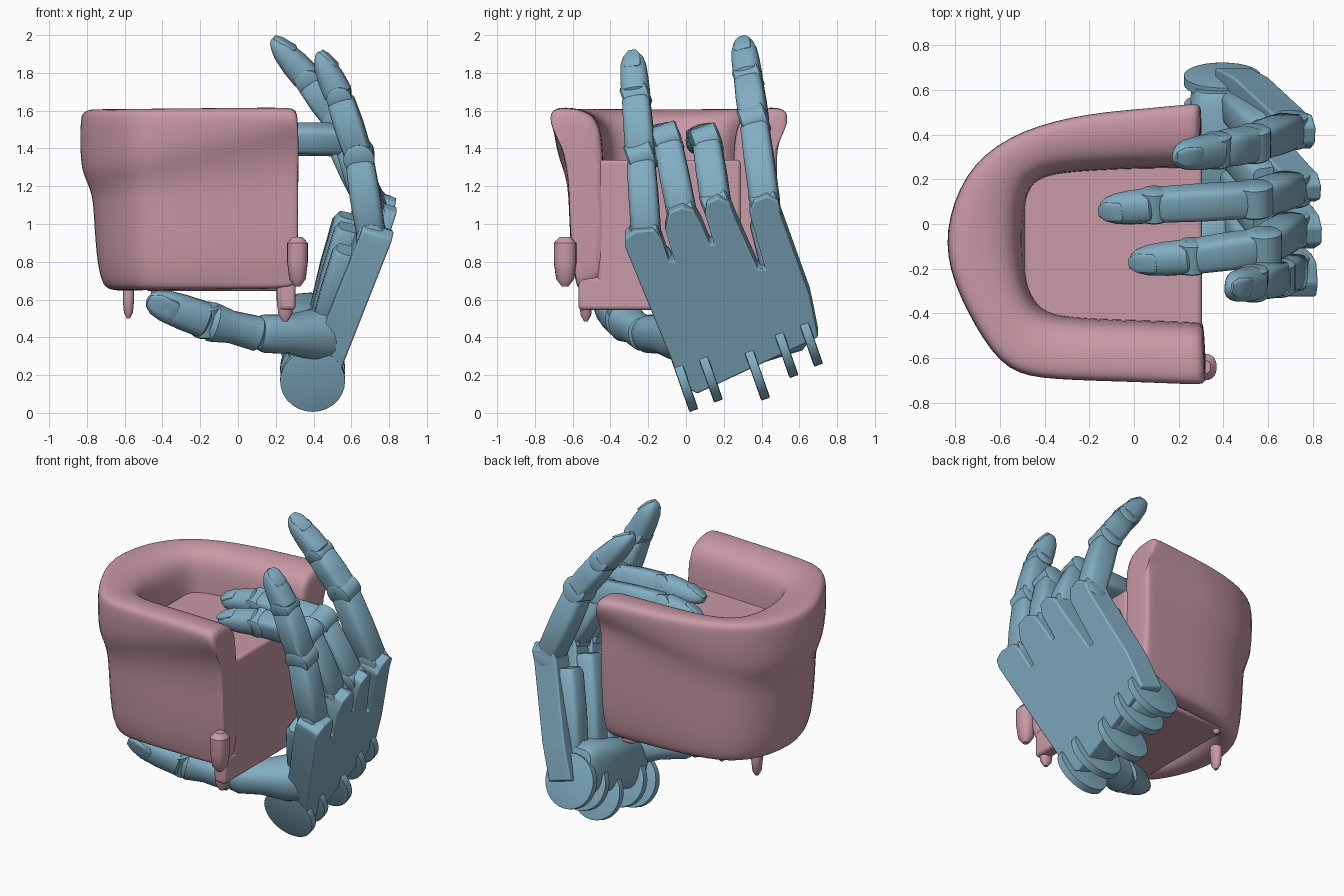
import bpy, bmesh, math
from mathutils import Vector as V

if "Cube" in bpy.data.objects:
    bpy.data.objects.remove(bpy.data.objects["Cube"])

def material(name, rgb):
    m = bpy.data.materials.new(name)
    m.diffuse_color = (*rgb, 1)
    m.use_nodes = True
    m.node_tree.nodes["Principled BSDF"].inputs["Base Color"].default_value = m.diffuse_color
    return m

PINK = material("upholstery", (0.58, 0.32, 0.38))
BLUE = material("hand_shell", (0.22, 0.42, 0.54))
U = V((0, 0.94, 0.33))                      # direction across the hand

def finish(name, bm, mat, angle=40, bevel=0, subsurf=0):
    bmesh.ops.recalc_face_normals(bm, faces=bm.faces)
    me = bpy.data.meshes.new(name)
    bm.to_mesh(me)
    bm.free()
    ob = bpy.data.objects.new(name, me)
    bpy.context.collection.objects.link(ob)
    me.materials.append(mat)
    if bevel:
        b = ob.modifiers.new("bevel", 'BEVEL')
        b.width, b.segments = bevel, 3
    if subsurf:
        s = ob.modifiers.new("smooth", 'SUBSURF')
        s.levels = s.render_levels = subsurf
    bpy.ops.object.select_all(action='DESELECT')
    ob.select_set(True)
    bpy.context.view_layer.objects.active = ob
    bpy.ops.object.shade_smooth_by_angle(angle=math.radians(angle))
    return ob

def loft(name, rings, mat, **kw):
    bm = bmesh.new()
    vs = [[bm.verts.new(p) for p in r] for r in rings]
    n = len(vs[0])
    for a, b in zip(vs, vs[1:]):
        for i in range(n):
            bm.faces.new((a[i], a[(i + 1) % n], b[(i + 1) % n], b[i]))
    bm.faces.new(vs[0])
    bm.faces.new(vs[-1])
    return finish(name, bm, mat, **kw)

def frame(a, b, lat):
    d = (b - a).normalized()
    n = lat.cross(d).normalized()
    return d, n, d.cross(n)

def segment(name, a, b, prof, lat=U, power=0.6, mat=BLUE, n=20):
    """Superellipse loft; prof rows are (position 0..1, half width, half depth)."""
    a, b = V(a), V(b)
    d, nrm, side = frame(a, b, lat)
    f = lambda v: math.copysign(abs(v) ** power, v)
    rings = []
    for t, w, h in prof:
        c = a.lerp(b, t)
        rings.append([c + side * w * f(math.cos(k * math.tau / n)) +
                      nrm * h * f(math.sin(k * math.tau / n)) for k in range(n)])
    return loft(name, rings, mat)

def disc(name, c, r, half, axis=U):
    c, ax = V(c), axis.normalized()
    segment(name, c - ax * half, c + ax * half,
            [(0, r - .012, r - .012), (.06, r, r), (.94, r, r), (1, r - .012, r - .012)],
            V((1, 0, 0)), 1, n=28)

def bone(name, a, b, w, h):
    segment(name, a, b, [(0, w * .8, h * .75), (.06, w, h * .95), (.5, w, h),
                         (.9, w * .95, h * .93), (.97, w * .75, h * .75)], power=.5)

def fingertip(name, a, b, r, lat=U):
    a, b = V(a), V(b)
    segment(name, a, b, [(.02, r * .85, r * .85), (.06, r, r), (.4, r * .97, r * .93),
                         (.7, r * .88, r * .74), (.87, r * .7, r * .5),
                         (.96, r * .45, r * .3), (1, r * .15, r * .1)], lat, .8)
    d, n, s = frame(a, b, lat)
    segment(name + "_nail", a.lerp(b, .55) + n * r * .74, b + n * r * .2,
            [(0, r * .4, .008), (.1, r * .58, .016), (.7, r * .58, .016), (1, r * .3, .008)], lat)

# ---------------- Armchair ----------------
# (outer x, outer y, inner x, inner y) around the U of arms and back
stations = [(.325, -.725, .315, -.44), (.30, -.725, .29, -.44), (0, -.71, 0, -.43),
            (-.37, -.70, -.3, -.42), (-.57, -.67, -.42, -.39), (-.71, -.47, -.48, -.29),
            (-.84, -.2, -.5, -.15), (-.84, .03, -.5, .02), (-.73, .28, -.48, .15),
            (-.5, .43, -.42, .22), (-.2, .50, -.2, .24), (.05, .52, .05, .25),
            (.28, .545, .27, .25), (.305, .545, .30, .25)]
rings = []
for ox, oy, ix, iy in stations:
    k = max(0, min(1, (ox + .8) / 1.1))      # roll gets narrower toward the arm fronts
    s = .22 + (.16 * k if oy < -.6 else 0)   # inset of the body below the roll
    prof = [(.5, .645), (s + .14, .67), (s + .05, .78), (s, 1.0), (s - .02, 1.16 + .1 * k),
            (.06 + .16 * k, 1.25 + .16 * k), (.07 * k, 1.33 + .16 * k), (0, 1.55), (.04, 1.595),
            (.2, 1.61), (.5, 1.605), (.8, 1.575), (.96, 1.5), (1, 1.35), (1.05, 1.0), (1.05, .645)]
    rings.append([V((ox + (ix - ox) * t, oy + (iy - oy) * t, z + .01 * k)) for t, z in prof])
for r in (0, -1):
    mid = sum(rings[r], V()) / 16
    rings[r] = [p.lerp(mid, .04) for p in rings[r]]
loft("chair_arms_and_back", rings, PINK, angle=60, subsurf=2)

def block(name, lo, hi, bevel):
    bm = bmesh.new()
    bmesh.ops.create_cube(bm, size=1)
    for v in bm.verts:
        v.co = [l + (h - l) * (c + .5) for l, h, c in zip(lo, hi, v.co)]
    finish(name, bm, PINK, bevel=bevel)

block("chair_seat", (-.49, -.47, .645), (.305, .29, 1.34), .02)
block("chair_front_skirt", (.22, -.57, .545), (.305, .25, .72), .02)

def drip(name, x, y, z0, z1, rx, ry):
    segment(name, (x, y, z1), (x, y, z0),
            [(0, rx * .5, ry * .5), (.12, rx, ry), (.5, rx, ry), (.85, rx * .8, ry * .8),
             (1, rx * .3, ry * .3)], V((1, 0, 0)), .85, PINK)

drip("chair_front_leg", .25, -.53, .485, .70, .045, .035)
drip("chair_back_leg", -.58, .08, .5, .70, .03, .04)
drip("chair_side_stub", -.44, .25, .62, .70, .025, .025)
drip("chair_arm_scroll", .315, -.64, .67, .93, .055, .06)

# ---------------- Palm ----------------
def palm_x(y, z):
    return .575 + .35 * (z - .25) - .11 * (y + .25)

outline = [(.06, .1), (-.02, .14), (-.32, .87), (-.325, .92), (-.27, .96), (-.17, .97), (-.13, .92),
           (-.09, .8), (-.06, .8), (-.11, .97), (-.09, 1.06), (-.02, 1.09), (.04, 1.07),
           (.08, 1.0), (.125, .89), (.15, .89), (.1, 1.05), (.11, 1.11), (.17, 1.14),
           (.23, 1.11), (.26, 1.03), (.38, .76), (.42, .76), (.335, 1.06), (.36, 1.12), (.43, 1.15),
           (.49, 1.12), (.5, 1.05), (.655, .62), (.67, .55), (.70, .4), (.62, .36)]
loft("palm_plate", [[V((palm_x(y, z) - t, y, z + .3 * t)) for y, z in outline] for t in (0, .16)],
     BLUE, angle=30, bevel=.01)

# inner palm padding under the long bones and the heel
for nm, a, b in (("first", (.59, -.17, .86), (.45, .06, .38)), ("second", (.6, .0, .98), (.45, .2, .45)),
                 ("third", (.6, .19, 1.04), (.45, .34, .5)), ("fourth", (.59, .41, 1.03), (.45, .54, .5))):
    bone("palm_bone_" + nm, a, b, .08, .09)
segment("palm_heel", (.40, -.02, .3), (.38, .62, .5),
        [(0, .12, .1), (.08, .16, .13), (.92, .16, .13), (1, .12, .1)], V((0, -.3, .94)))

# wrist hinge plates
for i, (y, z) in enumerate([(.04, .01), (.17, .06), (.42, .07), (.57, .19), (.70, .25)]):
    disc(f"wrist_hinge_{i + 1}", (.395, y - .055, z + .165), .172, .025)

# ---------------- Fingers: knuckle, middle joint, end joint, tip ----------------
fingers = {
    "first_finger": [(.705, -.21, .94), (.64, -.24, 1.36), (.535, -.265, 1.68), (.425, -.285, 1.91)],
    "second_finger": [(.71, -.02, 1.05), (.58, -.10, 1.45), (.26, -.145, 1.455), (-.02, -.17, 1.42)],
    "third_finger": [(.71, .16, 1.10), (.54, .11, 1.44), (.09, .085, 1.455), (-.155, .06, 1.42)],
    "fourth_finger": [(.70, .42, 1.10), (.53, .36, 1.55), (.37, .33, 1.77), (.18, .30, 1.98)],
}
for nm, (a, b, c, d) in fingers.items():
    bone(nm + "_lower", a, b, .08, .082)
    bone(nm + "_middle", b, c, .078, .078)
    fingertip(nm + "_tip", c, d, .077)
    for j, (p, r) in enumerate(((a, .08), (b, .082), (c, .066))):
        disc(f"{nm}_joint_{j + 1}", p, r, .073)

# ---------------- Thumb ----------------
T = V((0, -.3, .95))
p = [(.50, .04, .41), (.10, -.22, .42), (-.17, -.33, .49), (-.48, -.46, .60)]
segment("thumb_base", p[0], p[1], [(0, .08, .09), (.08, .13, .14), (.3, .13, .14), (.6, .10, .11),
                                   (.9, .10, .10), (1, .08, .08)], T, .85)
segment("thumb_middle", p[1], p[2], [(-.1, .06, .06), (0, .092, .09), (.5, .085, .085),
                                     (.88, .105, .1), (.97, .085, .08)], T, .85)
fingertip("thumb_tip", p[2], p[3], .095, T)
disc("thumb_root_joint", (.42, .02, .4), .13, .12)
disc("thumb_joint", p[2], .075, .085, T)
